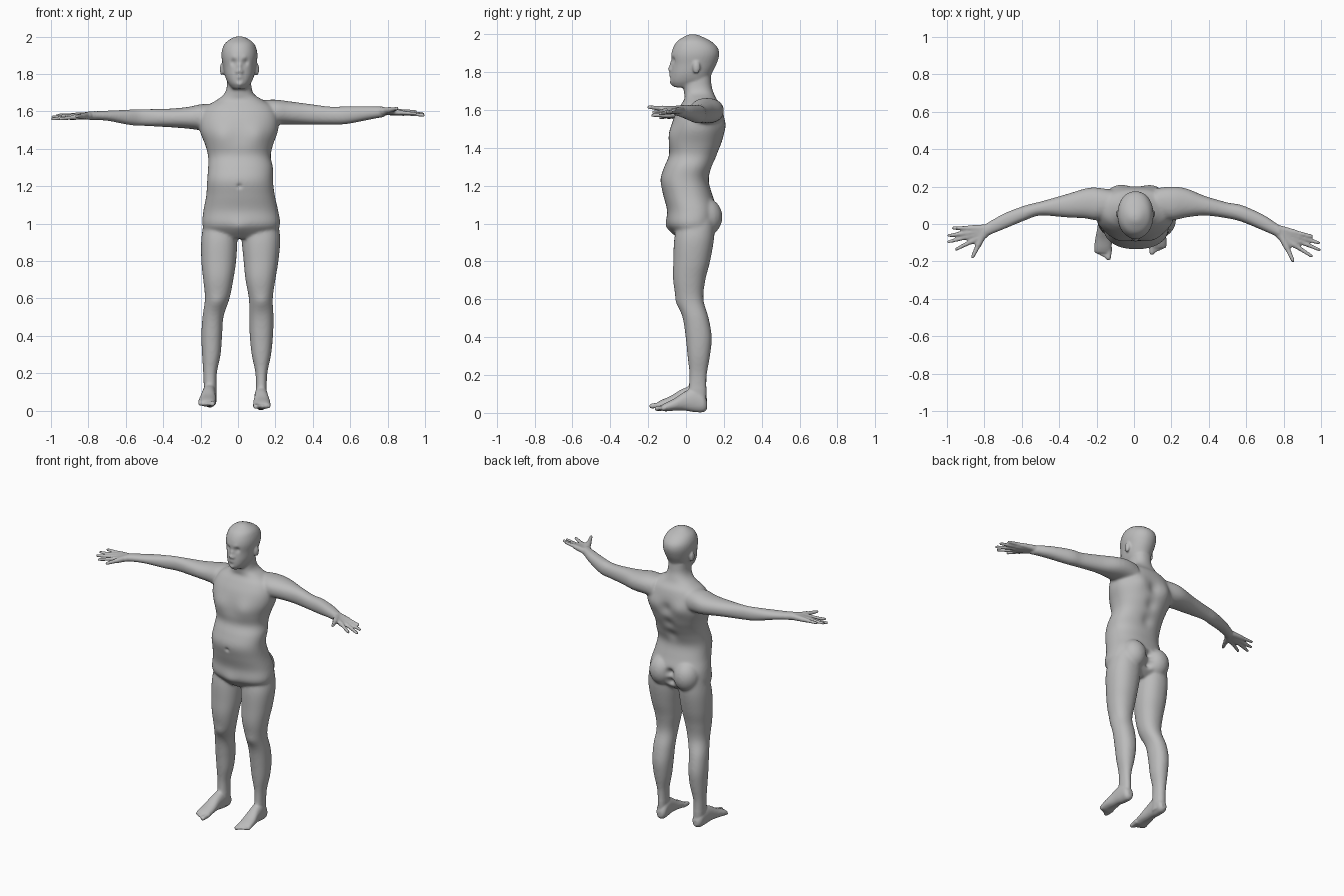
import bpy, bmesh, math
from mathutils import Vector, Matrix

old = bpy.data.objects.get("Cube")
if old:
    bpy.data.objects.remove(old)

bm = bmesh.new()
MID = 0.008  # the head and spine stand slightly off centre


def catmull(p0, p1, p2, p3, t):
    return [b + 0.5 * t * (c - a + t * (2 * a - 5 * b + 4 * c - d + t * (3 * (b - c) + d - a)))
            for a, b, c, d in zip(p0, p1, p2, p3)]


def loft(axis, rows, power=2.2, sides=40, steps=5):
    """Skin rows of (position, low a, high a, low b, high b) along an axis."""
    last = len(rows) - 1
    fine = []
    for i in range(last):
        span = [rows[max(i - 1, 0)], rows[i], rows[i + 1], rows[min(i + 2, last)]]
        fine += [catmull(*span, s / steps) for s in range(steps)]
    fine.append(rows[last])
    rings = []
    for t, a0, a1, b0, b1 in fine:
        ring = []
        for k in range(sides):
            angle = math.tau * k / sides
            c, s = math.cos(angle), math.sin(angle)
            a = (a0 + a1) / 2 + (a1 - a0) / 2 * math.copysign(abs(c) ** (2 / power), c)
            b = (b0 + b1) / 2 + (b1 - b0) / 2 * math.copysign(abs(s) ** (2 / power), s)
            point = {"x": (t, a, b), "y": (a, t, b), "z": (a, b, t)}[axis]
            ring.append(bm.verts.new(point))
        rings.append(ring)
    for low, high in zip(rings, rings[1:]):
        for k in range(sides):
            n = (k + 1) % sides
            bm.faces.new((low[k], low[n], high[n], high[k]))
    bm.faces.new(rings[0][::-1])
    bm.faces.new(rings[-1])


def blob(center, radii):
    place = Matrix.Translation(center) @ Matrix.Diagonal((*radii, 1))
    bmesh.ops.create_uvsphere(bm, u_segments=20, v_segments=14, radius=1, matrix=place)


def tube(start, end, r0, r1):
    start, end = Vector(start), Vector(end)
    way = end - start
    turn = way.to_track_quat("Z", "Y").to_matrix().to_4x4()
    bmesh.ops.create_cone(bm, cap_ends=True, segments=16, radius1=r0, radius2=r1,
                          depth=way.length, matrix=Matrix.Translation((start + end) / 2) @ turn)
    blob(start, (r0, r0, r0))
    blob(end, (r1, r1, r1))


# Torso and neck
loft("z", [
    (.92, -.06, .09, -.04, .1), (.96, -.17, .2, -.075, .145),
    (1, -.19, .225, -.1, .16), (1.07, -.185, .215, -.1, .165),
    (1.15, -.17, .197, -.12, .14), (1.23, -.165, .187, -.135, .12),
    (1.3, -.16, .187, -.115, .14), (1.36, -.16, .175, -.09, .165),
    (1.42, -.175, .187, -.09, .19), (1.5, -.205, .215, -.08, .205),
    (1.57, -.2, .215, -.06, .2), (1.625, -.17, .19, -.03, .185),
    (1.66, -.115, .135, -.008, .16), (1.69, -.077, .088, -.01, .147),
    (1.73, -.06, .072, -.015, .135), (1.8, -.06, .07, -.015, .13)], power=2.3)
for side in (-1, 1):
    blob((MID + side * .09, .105, 1.035), (.085, .088, .1))  # buttocks

# Head and ears
loft("z", [
    (1.72, -.03, .045, -.065, .08), (1.75, -.053, .069, -.08, .12),
    (1.79, -.07, .086, -.08, .135), (1.84, -.08, .096, -.076, .16),
    (1.89, -.088, .104, -.078, .175), (1.93, -.085, .1, -.068, .167),
    (1.965, -.068, .084, -.045, .13), (1.99, -.035, .05, -.005, .08),
    (2, -.01, .025, .02, .05)], power=2.1)
for side in (-1, 1):
    blob((MID + side * .093, .055, 1.825), (.012, .02, .034))

# Arms
loft("x", [
    (-.12, .04, .18, 1.5, 1.64), (-.2, .02, .195, 1.5, 1.638),
    (-.26, .03, .19, 1.507, 1.625), (-.36, .035, .16, 1.515, 1.615),
    (-.5, .045, .12, 1.522, 1.612), (-.58, .02, .1, 1.527, 1.61),
    (-.7, -.03, .055, 1.55, 1.604), (-.8, -.07, -.005, 1.555, 1.6)])
loft("x", [
    (.12, .04, .19, 1.53, 1.66), (.2, .02, .2, 1.53, 1.663),
    (.28, .035, .19, 1.53, 1.653), (.38, .045, .15, 1.53, 1.64),
    (.5, .03, .115, 1.53, 1.625), (.58, .01, .1, 1.532, 1.628),
    (.7, -.04, .045, 1.555, 1.628), (.78, -.075, -.01, 1.57, 1.625)])


# Hands: each finger is a palm bone followed by a slimmer free part
def hand(wrist, across, thumb, tips):
    wrist = Vector(wrist)
    for i, tip in enumerate(tips):
        tip = Vector(tip)
        root = wrist + Vector((0, across * (1.5 - i), 0))
        knuckle = root.lerp(tip, .5)
        tube(root, knuckle, .02, .015)
        tube(knuckle, tip, .0125, .009)
    thumb = Vector(thumb)
    joint = wrist.lerp(thumb, .55)
    tube(wrist, joint, .022, .016)
    tube(joint, thumb, .014, .01)


hand((-.8, -.04, 1.577), .012, (-.862, -.175, 1.572),
     [(-.965, -.022, 1.58), (-.992, -.062, 1.57), (-.992, -.095, 1.56), (-.95, -.135, 1.56)])
hand((.78, -.045, 1.6), .012, (.85, -.195, 1.615),
     [(.95, -.065, 1.6), (.987, -.1, 1.588), (.992, -.138, 1.58), (.95, -.172, 1.588)])

# Legs: height, depth range, then the width range of the right and left leg
legs = [
    (1.02, -.04, .15, -.18, -.01, .03, .21), (.92, -.062, .148, -.196, -.004, .02, .226),
    (.8, -.067, .127, -.196, -.01, .03, .216), (.7, -.068, .102, -.186, -.025, .04, .2),
    (.6, -.05, .092, -.177, -.045, .058, .186), (.5, -.017, .12, -.19, -.078, .06, .19),
    (.4, -.002, .136, -.196, -.085, .063, .187), (.3, .008, .127, -.192, -.093, .073, .177),
    (.2, .018, .11, -.186, -.113, .093, .157), (.1, .012, .108, -.182, -.114, .096, .153),
    (.04, .01, .105, -.18, -.115, .095, .153)]
loft("z", [(z, r0, r1, y0, y1) for z, y0, y1, r0, r1, l0, l1 in legs])
loft("z", [(z, l0, l1, y0, y1) for z, y0, y1, r0, r1, l0, l1 in legs])

# Feet: depth, half width, bottom and top of each slice
foot = [(.112, .018, .02, .06), (.09, .033, .004, .1), (.04, .036, .004, .13),
        (-.02, .038, .012, .112), (-.08, .045, .012, .076), (-.13, .046, .008, .054),
        (-.155, .04, .012, .04)]
for side, heel, drift, reach, lift in ((-1, -.148, .08, 1, .014), (1, .122, -.03, .9, 0)):
    def on_foot(x, y):
        y = .11 - (.11 - y) * reach
        return heel + side * x + drift * (y - .1), y

    rows = []
    for y, half, z0, z1 in foot:
        cx, cy = on_foot(0, y)
        rows.append((cy, cx - half, cx + half, z0 + lift, z1 + lift))
    loft("y", rows)
    for i in range(5):
        size = .016 if i == 0 else .0115
        x = -.034 + .0175 * i
        tube((*on_foot(x, -.13), .028 + lift), (*on_foot(x, -.182 + .009 * i), .022 + lift),
             size, size * .85)

# Fuse all parts into one skin
bmesh.ops.recalc_face_normals(bm, faces=bm.faces[:])
mesh = bpy.data.meshes.new("body")
bm.to_mesh(mesh)
bm.free()
body = bpy.data.objects.new("body", mesh)
bpy.context.collection.objects.link(body)
bpy.context.view_layer.objects.active = body
body.select_set(True)
remesh = body.modifiers.new("fuse", "REMESH")
remesh.mode = "VOXEL"
remesh.voxel_size = .007
bpy.ops.object.modifier_apply(modifier="fuse")

# Blend broad forms strongly, and fingers, toes and head lightly
group = body.vertex_groups.new(name="broad_forms")
group.add([v.index for v in body.data.vertices
           if abs(v.co.x) < .76 and .13 < v.co.z < 1.74], 1, "REPLACE")
for name, rounds, masked in (("blend", 14, True), ("polish", 2, False)):
    soften = body.modifiers.new(name, "SMOOTH")
    soften.factor, soften.iterations = .5, rounds
    if masked:
        soften.vertex_group = group.name
    bpy.ops.object.modifier_apply(modifier=name)

# Sculpted details: centre, reach, and push along y; off-centre ones are mirrored
details = [
    ((.036, -.075, 1.862), .017, .013),   # eye sockets
    ((.036, -.07, 1.86), .009, -.006),    # eyelids
    ((.03, -.08, 1.887), .016, -.004),    # brows
    ((0, -.08, 1.845), .013, -.01),       # nose bridge
    ((0, -.085, 1.818), .015, -.022),     # nose tip
    ((.013, -.08, 1.812), .009, -.006),   # nostrils
    ((0, -.08, 1.785), .017, -.008),      # lips
    ((0, -.085, 1.765), .011, .004),      # lip crease
    ((0, -.08, 1.742), .018, -.007),      # chin
    ((.09, -.06, 1.47), .06, -.014),      # chest
    ((0, -.135, 1.2), .013, .01),         # navel
    ((0, -.09, .97), .05, -.012),         # groin
    ((.1, .19, 1.52), .055, .012),        # shoulder blades
    ((0, .2, 1.5), .04, -.014),           # spine
    ((0, .18, 1.4), .04, -.014),
    ((0, .15, 1.3), .04, -.012),
    ((0, .17, 1.05), .025, -.03),         # cleft
    ((0, .15, .99), .025, -.03),
    ((.12, -.05, .58), .04, -.008),       # knees
]
for (x, y, z), reach, push in details:
    for side in ((1, -1) if x else (1,)):
        spot = Vector((MID + side * x, y, z))
        for v in body.data.vertices:
            gap = (v.co - spot).length / reach
            if gap < 3:
                v.co.y += push * math.exp(-gap * gap)

# One plain grey for the whole figure
grey = bpy.data.materials.new("plain_grey")
grey.use_nodes = True
tone = (.5, .5, .5, 1)
grey.diffuse_color = tone
grey.node_tree.nodes["Principled BSDF"].inputs["Base Color"].default_value = tone
body.data.materials.clear()
body.data.materials.append(grey)
bpy.ops.object.shade_smooth()
